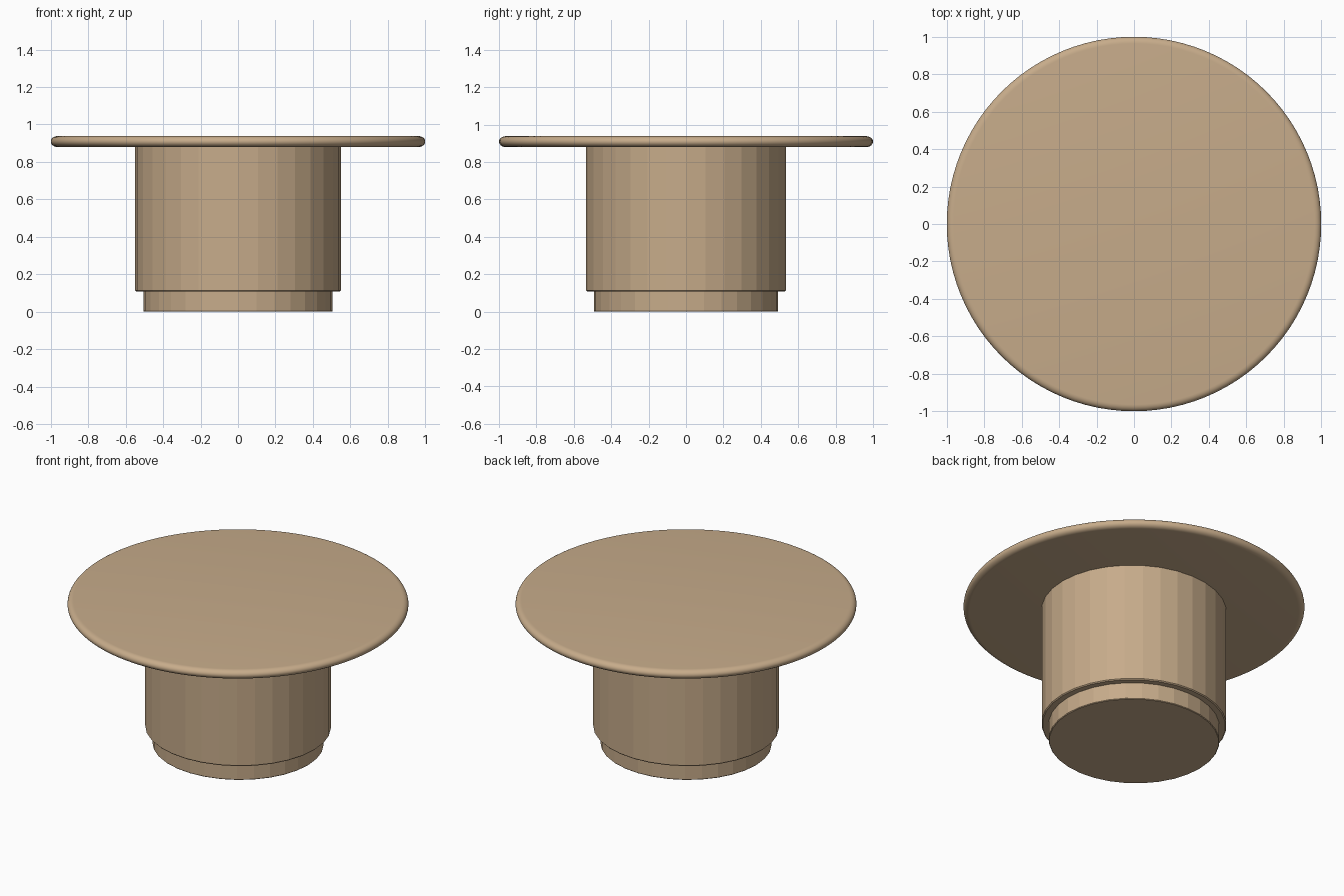
import bpy, bmesh, math

if "Cube" in bpy.data.objects:
    bpy.data.objects.remove(bpy.data.objects["Cube"])

wood = bpy.data.materials.new("light_wood")
wood.diffuse_color = (0.57, 0.41, 0.255, 1)
wood.use_nodes = True
wood.node_tree.nodes["Principled BSDF"].inputs["Base Color"].default_value = wood.diffuse_color


def lathe(name, profile, sides, squash=1.0, smooth=30):
    """Closed turned solid from (radius, z) points, bottom to top."""
    bm = bmesh.new()
    rings = []
    for r, z in profile:
        angles = [2 * math.pi * i / sides for i in range(sides)]
        rings.append([bm.verts.new((r * math.cos(a), r * squash * math.sin(a), z)) for a in angles])
    for low, high in zip(rings, rings[1:]):
        for i in range(sides):
            j = (i + 1) % sides
            bm.faces.new((low[i], low[j], high[j], high[i]))
    bm.faces.new(rings[0][::-1])
    bm.faces.new(rings[-1])
    mesh = bpy.data.meshes.new(name)
    bm.to_mesh(mesh)
    bm.free()
    mesh.materials.append(wood)
    obj = bpy.data.objects.new(name, mesh)
    bpy.context.collection.objects.link(obj)
    bpy.ops.object.select_all(action='DESELECT')
    obj.select_set(True)
    bpy.context.view_layer.objects.active = obj
    bpy.ops.object.shade_smooth_by_angle(angle=math.radians(smooth))
    return obj


# Recessed plinth
lathe("plinth", [(0.502, 0.0), (0.506, 0.004), (0.506, 0.115)], 32, 0.974, 8)

# Drum pedestal with slightly softened lower edge
lathe("drum", [(0.543, 0.108), (0.549, 0.114), (0.549, 0.885)], 32, 0.974, 8)

# Round top with a half-round edge
z0, z1 = 0.88, 0.938
h = (z1 - z0) / 2
edge = [(1 - 0.036 + 0.036 * math.cos(t), (z0 + z1) / 2 + h * math.sin(t))
        for t in (math.pi * (k / 12 - 0.5) for k in range(13))]
lathe("table_top", edge, 96)
